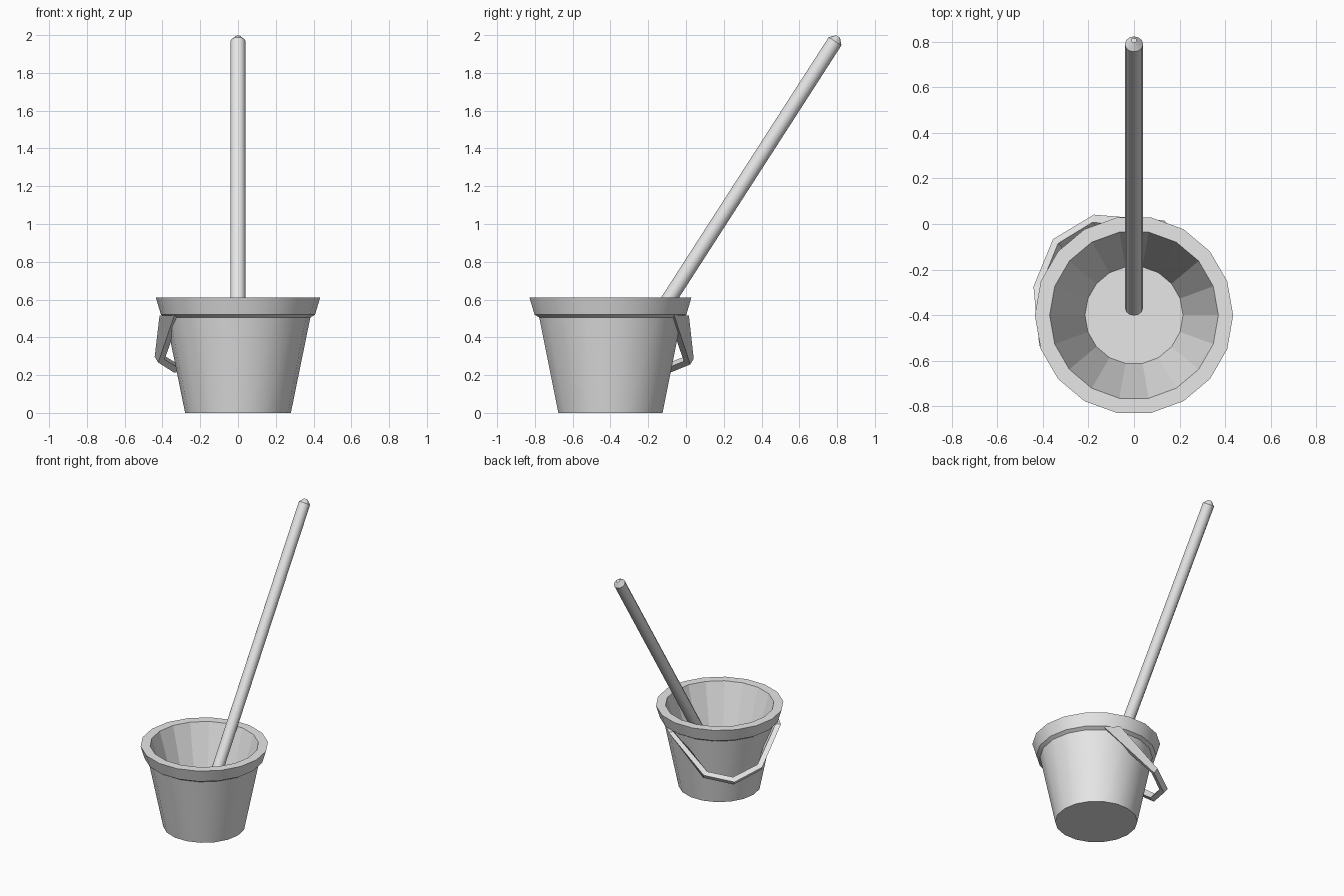
import bpy
import bmesh
from math import cos, sin, pi, radians
from mathutils import Vector

cube = bpy.data.objects.get("Cube")
if cube:
    bpy.data.objects.remove(cube)

grey = bpy.data.materials.new("light_grey")
grey.use_nodes = True
colour = (0.8, 0.8, 0.8, 1)
grey.diffuse_color = colour
grey.node_tree.nodes["Principled BSDF"].inputs["Base Color"].default_value = colour


def ring(centre, u, v, radius, sides):
    """Points of a regular polygon in the plane of u and v."""
    angles = [2 * pi * i / sides for i in range(sides)]
    return [centre + u * radius * cos(a) + v * radius * sin(a) for a in angles]


def loft(name, rings, smooth_spans):
    """Skin closed rings, cap both ends, smooth only the listed spans."""
    bm = bmesh.new()
    loops = [[bm.verts.new(p) for p in r] for r in rings]
    n = len(loops[0])
    for k in range(len(loops) - 1):
        a, b = loops[k], loops[k + 1]
        for i in range(n):
            j = (i + 1) % n
            face = bm.faces.new((a[i], a[j], b[j], b[i]))
            face.smooth = k in smooth_spans
    bm.faces.new(loops[0][::-1])
    bm.faces.new(loops[-1])
    bmesh.ops.recalc_face_normals(bm, faces=bm.faces)
    for edge in bm.edges:
        edge.smooth = edge.calc_face_angle(0) < radians(32)
    mesh = bpy.data.meshes.new(name)
    bm.to_mesh(mesh)
    bm.free()
    mesh.materials.append(grey)
    obj = bpy.data.objects.new(name, mesh)
    bpy.context.collection.objects.link(obj)
    return obj


X, Y, Z = Vector((1, 0, 0)), Vector((0, 1, 0)), Vector((0, 0, 1))
centre = Vector((0, -0.4, 0))

# Bucket: outer wall, flared rim, faceted inside and floor
profile = [(0.28, 0), (0.383, 0.505), (0.408, 0.52), (0.435, 0.61),
           (0.37, 0.61), (0.215, 0.1)]
loft("bucket", [ring(centre + Z * z, X, Y, r, 18) for r, z in profile], {0, 1, 2})

# Leaning pole with a bevelled tip
bottom, top = Vector((0, -0.368, 0.17)), Vector((0, 0.789, 1.967))
axis = (top - bottom).normalized()
side = axis.cross(X)
tip = top + axis * 0.03
loft("pole", [ring(bottom, X, side, 0.04, 12), ring(top, X, side, 0.04, 12),
              ring(tip, X, side, 0.012, 12)], {0})

# Hanging strap handle: wide at the pivots, narrow along the grip
outward = Vector((-1, 1, 0)).normalized()
normal = (outward * 0.65 + Z * 0.76).normalized()
path = [centre + Vector(p) for p in
        [(0.165, 0.36, 0.515), (-0.17, 0.415, 0.28), (-0.335, 0.315, 0.24),
         (-0.415, 0.12, 0.29), (-0.36, -0.165, 0.515)]]
sections = []
for i, p in enumerate(path):
    end = i in (0, len(path) - 1)
    along = (path[min(i + 1, len(path) - 1)] - path[max(i - 1, 0)]).normalized()
    wide = outward * 0.055 if end else normal * 0.02
    thick = normal.cross(along).normalized() * 0.019
    if end:
        thick.z = 0
    sections.append([p + wide + thick, p + wide - thick,
                     p - wide - thick, p - wide + thick])
loft("handle", sections, set())
